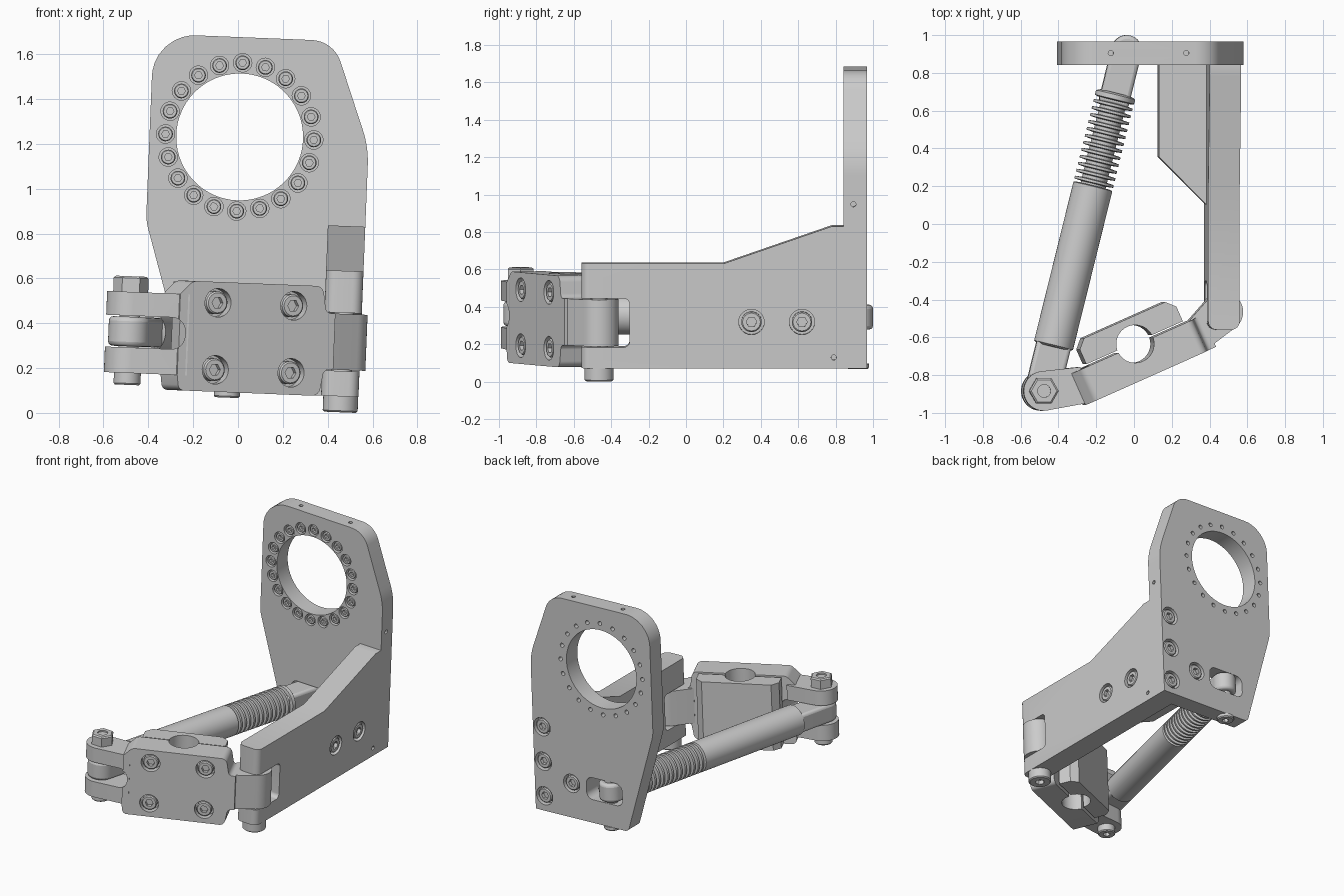
import bpy, bmesh
from math import sin, cos, tan, pi, radians
from mathutils import Matrix, Vector
from mathutils.geometry import convex_hull_2d

if "Cube" in bpy.data.objects:
    bpy.data.objects.remove(bpy.data.objects["Cube"])

GREY = bpy.data.materials.new("machined grey")
GREY.use_nodes = True
GREY.diffuse_color = (0.6, 0.6, 0.6, 1)
GREY.node_tree.nodes["Principled BSDF"].inputs["Base Color"].default_value = (0.6, 0.6, 0.6, 1)

# The whole assembly leans slightly about the y axis
LEAN = Matrix.Rotation(radians(2.3), 4, 'Y')
PARTS = []


def add(name, bm):
    bmesh.ops.recalc_face_normals(bm, faces=bm.faces)
    mesh = bpy.data.meshes.new(name)
    bm.to_mesh(mesh)
    bm.free()
    mesh.materials.append(GREY)
    obj = bpy.data.objects.new(name, mesh)
    bpy.context.collection.objects.link(obj)
    obj.matrix_world = LEAN
    PARTS.append(obj)
    return obj


def rounded(corners):
    """Outline from (a, b, radius) corners, with filleted corners."""
    out = []
    for i, (a, b, r) in enumerate(corners):
        p = Vector((a, b))
        if not r:
            out.append(p)
            continue
        d0 = (Vector(corners[i - 1][:2]) - p).normalized()
        d1 = (Vector(corners[(i + 1) % len(corners)][:2]) - p).normalized()
        half = d0.angle(d1) / 2
        centre = p + (d0 + d1).normalized() * r / sin(half)
        s = (p + d0 * r / tan(half) - centre).normalized()
        e = (p + d1 * r / tan(half) - centre).normalized()
        for k in range(9):
            out.append(centre + (s * (8 - k) + e * k).normalized() * r)
    return out


def xy(a, b, h): return (a, b, h)
def xz(a, b, h): return (a, h, b)
def yz(a, b, h): return (h, a, b)


def prism(name, outline, lo, hi, place):
    bm = bmesh.new()
    rings = [[bm.verts.new(place(p[0], p[1], h)) for p in outline] for h in (lo, hi)]
    n = len(outline)
    for ring in rings:
        bm.faces.new(ring)
    for i in range(n):
        j = (i + 1) % n
        bm.faces.new((rings[0][i], rings[0][j], rings[1][j], rings[1][i]))
    return add(name, bm)


def lathe(name, rows, origin, axis, n=24):
    """Turn (radius, distance[, hexagonal]) rows round an axis."""
    turn = Vector(axis).to_track_quat('Z', 'Y')
    bm = bmesh.new()
    rings = []
    for r, h, *hexed in rows:
        ring = []
        for k in range(n):
            a = 2 * pi * k / n
            q = r * cos(pi / 6) / cos(a % (pi / 3) - pi / 6) if hexed else r
            ring.append(bm.verts.new(turn @ Vector((q * cos(a), q * sin(a), h)) + Vector(origin)))
        rings.append(ring)
    for low, high in zip(rings, rings[1:]):
        for k in range(n):
            j = (k + 1) % n
            bm.faces.new((low[k], low[j], high[j], high[k]))
    bm.faces.new(rings[0])
    bm.faces.new(rings[-1])
    return add(name, bm)


def cut(target, cutter, keep=False):
    mod = target.modifiers.new("cut", 'BOOLEAN')
    mod.operation, mod.solver, mod.object = 'DIFFERENCE', 'EXACT', cutter
    graph = bpy.context.evaluated_depsgraph_get()
    mesh = bpy.data.meshes.new_from_object(target.evaluated_get(graph))
    target.modifiers.clear()
    target.data = mesh
    if not keep:
        PARTS.remove(cutter)
        bpy.data.objects.remove(cutter)


def screw(name, target, pos, axis, r, hole=0.08):
    """Socket screw sunk into a counterbore; axis points into the part."""
    cut(target, lathe("cutter", [(r, -.02), (r, .05), (.36 * r, .05), (.36 * r, hole)], pos, axis))
    lathe(name, [(.8 * r, .052), (.8 * r, .012), (.7 * r, .005), (.42 * r, .005, 1),
                 (.42 * r, .03, 1)], pos, axis)


def pin_hole(target, pos, axis):
    cut(target, lathe("cutter", [(.014, -.02), (.014, .04)], pos, axis, 12))


def hull(points):
    return [points[i] for i in convex_hull_2d(points)]


def disc(x, y, r):
    return [(x + r * cos(k * pi / 24), y + r * sin(k * pi / 24)) for k in range(48)]


# Ring plate at the back
BACK, FRONT = .967, .842
plate = prism("ring_plate", rounded([
    (-.444, .84, .25), (-.444, 1.675, .19), (.36, 1.675, .14), (.534, 1.207, .45),
    (.534, .092, 0), (-.214, .092, .04)]), FRONT, BACK, xz)
cut(plate, lathe("cutter", [(.283, -.1), (.283, .3)], (-.042, FRONT, 1.23), (0, 1, 0), 72))
cut(plate, prism("cutter", rounded([(-.175, .26, .05), (.115, .26, .05), (.115, .42, .05),
                                    (-.175, .42, .05)]), .7, 1.1, xz))
for k in range(20):
    a = k * pi / 10
    screw("ring_screw", plate, (-.042 + .331 * sin(a), FRONT, 1.23 + .331 * cos(a)), (0, 1, 0), .041, .2)
for x, z in ((.46, .2), (.46, .45), (.46, .7), (.235, .34)):
    screw("back_screw", plate, (x, BACK, z), (0, -1, 0), .066)
for x in (-.19, .21):
    pin_hole(plate, (x, .905, 1.675), (0, 0, -1))
pin_hole(plate, (.534, .895, .97), (-1, 0, 0))

# Side wall with sloped top and a slot for the hinge knuckle
wall = prism("side_wall", [(-.56, .092), (FRONT, .092), (FRONT, .852), (.78, .852), (.2, .652),
                           (-.56, .652)], .367, .534, yz)
bm = bmesh.new()
bm.from_mesh(wall.data)
front_edges = [e for e in bm.edges if all(v.co.y < -.55 for v in e.verts)
               and abs(e.verts[0].co.z - e.verts[1].co.z) > .1]
bmesh.ops.bevel(bm, geom=front_edges, offset=.045, segments=6, affect='EDGES', profile=.5)
bm.to_mesh(wall.data)
bm.free()
cut(wall, prism("cutter", rounded([(-.7, .205, 0), (-.302, .205, .03), (-.302, .465, .03),
                                   (-.7, .465, 0)]), .2, .7, yz))
for y in (.35, .62):
    screw("wall_screw", wall, (.534, y, .34), (-1, 0, 0), .068)
pin_hole(wall, (.534, .79, .15), (-1, 0, 0))
prism("gusset", [(.37, FRONT), (.115, FRONT), (.115, .355), (.37, .1)], .25, .43, xy)

# Clamp frame: u runs along the bar, v runs backwards through it
BORE = Vector((-.017, -.635, 0))
U = Vector((cos(radians(24)), sin(radians(24)), 0))
V = Vector((-U.y, U.x, 0))
def uv(u, v, z): return BORE + U * u + V * v + Vector((0, 0, z))
def uz(u, z, v): return uv(u, v, z)


# Front clamp bar with its two arms
bar = prism("clamp_bar", rounded([
    (-.37, .158, 0), (-.36, .09, .03), (.325, .09, .04), (.345, .21, .03), (.39, .21, 0),
    (.39, .46, 0), (.345, .46, .03), (.325, .58, .04), (-.31, .58, .05), (-.37, .52, 0)]),
    -.19, -.007, uz)
LEFT, RIGHT = (-.5, -.884), (.455, -.465)
fork = prism("fork_arm", hull(disc(*LEFT, .105) + [(-.235, -.942), (-.305, -.757)]), .158, .52, xy)
prism("hinge_arm", hull(disc(*RIGHT, .105) + [(.35, -.677), (.276, -.51)]), .21, .46, xy)
slot = prism("cutter", rounded([(-.8, .272, 0), (-.25, .272, .06), (-.25, .414, .06),
                                (-.8, .414, 0)]), -1.3, -.6, xz)
cut(bar, slot, keep=True)
cut(fork, slot)

# Rear clamp half and the shared bore
rear = prism("clamp_cap", [(-.28, .007), (.28, .007), (.28, .092), (.235, .138), (-.235, .138),
                           (-.28, .092)], .1, .575, uv)
bore = lathe("cutter", [(.1, -.2), (.1, .9)], BORE, (0, 0, 1), 48)
cut(bar, bore, keep=True)
cut(rear, bore)
for u in (-.185, .185):
    for z in (.188, .487):
        screw("clamp_screw", bar, uv(u, -.19, z), V, .064)

# Strut between the fork and the ring plate
A, B = Vector((*LEFT, .343)), Vector((-.053, .92, .343))
D = (B - A).normalized()
SIDE = Vector((-D.y, D.x, 0))


def rod_eye(name, centre, reach, r):
    ends = [centre + D * reach + SIDE * s * r for s in (-1, 1)]
    eye = prism(name, hull(disc(centre.x, centre.y, r) + [(p.x, p.y) for p in ends]), .277, .409, xy)
    mod = eye.modifiers.new("soft edges", 'BEVEL')
    mod.width, mod.segments, mod.limit_method = .02, 3, 'ANGLE'


rod_eye("front_rod_eye", A, .27, .092)
rod_eye("back_rod_eye", B, -.3, .08)
lathe("strut_tube", [(.09, .24), (.106, .25), (.106, 1.115), (.09, 1.12)], A, D, 40)
fins = [(.068, 1.1)]
for k in range(12):
    h = 1.13 + k * .038
    fins += [(.068, h), (.106, h + .004), (.106, h + .018), (.068, h + .022)]
lathe("spring", fins, A, D, 40)
lathe("spring_collar", [(.09, 1.585), (.107, 1.59), (.107, 1.615), (.085, 1.625)], A, D, 40)

# Pivot bolts and nut
def bolt(name, x, y, low, top, r, shank):
    lathe(name, [(.42 * r, low + .03, 1), (.42 * r, low, 1), (.9 * r, low), (r, low + .007),
                 (r, top), (.045, top), (.045, shank)], (x, y, 0), (0, 0, 1), 36)


bolt("hinge_bolt", *RIGHT, .021, .093, .078, .6)
bolt("fork_bolt", *LEFT, .105, .16, .06, .56)
bolt("strut_bolt", B.x, B.y, .066, .094, .058, .45)
lathe("fork_nut", [(.078, .518, 1), (.078, .582, 1), (.068, .59, 1), (.034, .59), (.034, .58)],
      (*LEFT, 0), (0, 0, 1))

# Smooth round surfaces, keep machined edges crisp
bpy.ops.object.select_all(action='DESELECT')
for obj in PARTS:
    obj.select_set(True)
bpy.context.view_layer.objects.active = PARTS[0]
bpy.ops.object.shade_smooth_by_angle(angle=radians(30))
